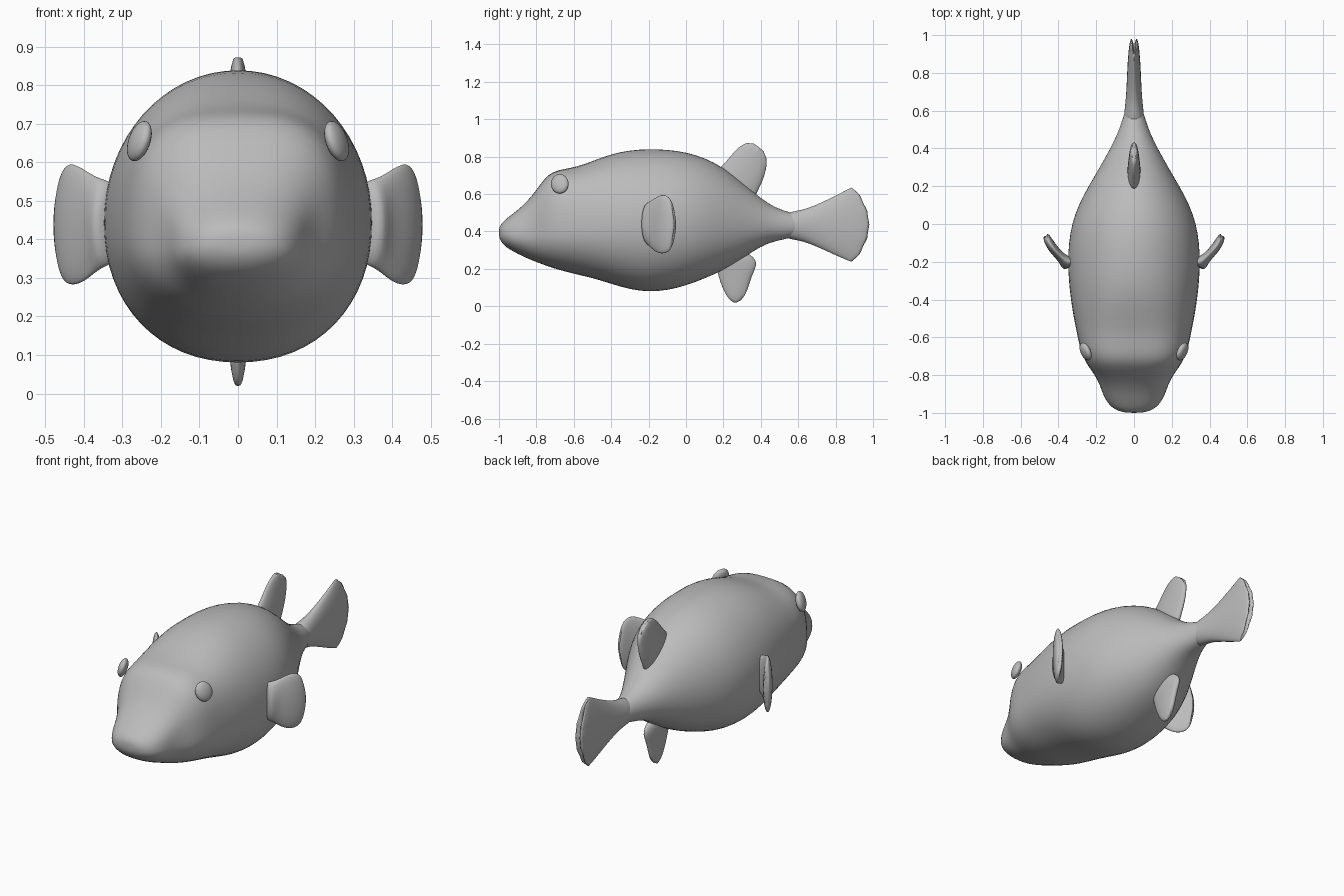
import bpy, bmesh, math
from mathutils import Vector

SEGS = 32
grey = bpy.data.materials.new("plain grey")
grey.diffuse_color = (0.5, 0.5, 0.5, 1)


def finish(name, bm, mirror=False, subdivide=True):
    """Turn a bmesh into a smooth, optionally mirrored object."""
    bmesh.ops.recalc_face_normals(bm, faces=bm.faces)
    for f in bm.faces:
        f.smooth = True
    mesh = bpy.data.meshes.new(name)
    bm.to_mesh(mesh)
    bm.free()
    mesh.materials.append(grey)
    ob = bpy.data.objects.new(name, mesh)
    bpy.context.collection.objects.link(ob)
    if mirror:
        ob.modifiers.new("mirror", "MIRROR").use_axis[0] = True
    if subdivide:
        sub = ob.modifiers.new("smooth", "SUBSURF")
        sub.levels = sub.render_levels = 1
    return ob


def skin(bm, rings):
    """Bridge closed rings of points and cap both ends."""
    vs = [[bm.verts.new(p) for p in ring] for ring in rings]
    n = len(vs[0])
    for a, b in zip(vs, vs[1:]):
        for i in range(n):
            j = (i + 1) % n
            bm.faces.new((a[i], a[j], b[j], b[i]))
    bm.faces.new(vs[0])
    bm.faces.new(vs[-1])


def fin(name, stations, normal, out, waves=0, mirror=False):
    """Loft of flat ovals: (edge a, edge b, half thickness, bow of the free edge, ripple)."""
    bm = bmesh.new()
    normal, out = Vector(normal).normalized(), Vector(out).normalized()
    rings = []
    for a, b, thick, bow, ripple in stations:
        a, b = Vector(a), Vector(b)
        mid, half = (a + b) / 2, (b - a) / 2
        ring = []
        for i in range(SEGS):
            t = math.tau * i / SEGS
            c = math.cos(t)
            push = bow * (1 - c * c) + ripple * math.cos(waves * math.pi * c)
            ring.append(mid + half * c + normal * thick * math.sin(t) + out * push)
        rings.append(ring)
    skin(bm, rings)
    return finish(name, bm, mirror)


def power(v, e):
    return math.copysign(abs(v) ** (2 / e), v)


# Body: y, half width, bottom, top, widest height, roundness of the top half
body = [
    (-1.000, 0.035, 0.375, 0.415, 0.395, 2.0),
    (-0.992, 0.080, 0.350, 0.437, 0.390, 2.1),
    (-0.970, 0.120, 0.322, 0.460, 0.385, 2.2),
    (-0.940, 0.145, 0.302, 0.485, 0.380, 2.3),
    (-0.900, 0.166, 0.280, 0.515, 0.380, 2.4),
    (-0.850, 0.182, 0.256, 0.560, 0.385, 2.6),
    (-0.800, 0.208, 0.236, 0.622, 0.390, 2.8),
    (-0.755, 0.242, 0.219, 0.688, 0.400, 2.9),
    (-0.710, 0.268, 0.203, 0.722, 0.410, 2.9),
    (-0.650, 0.289, 0.186, 0.736, 0.415, 2.8),
    (-0.580, 0.303, 0.168, 0.748, 0.420, 2.6),
    (-0.500, 0.320, 0.150, 0.778, 0.425, 2.4),
    (-0.400, 0.336, 0.119, 0.816, 0.430, 2.2),
    (-0.300, 0.347, 0.088, 0.837, 0.440, 2.1),
    (-0.200, 0.352, 0.075, 0.843, 0.445, 2.0),
    (-0.100, 0.347, 0.083, 0.840, 0.450, 2.0),
    (0.000, 0.331, 0.109, 0.826, 0.450, 2.0),
    (0.100, 0.296, 0.147, 0.796, 0.450, 2.0),
    (0.200, 0.242, 0.192, 0.744, 0.450, 2.0),
    (0.300, 0.182, 0.252, 0.664, 0.445, 2.0),
    (0.400, 0.126, 0.322, 0.577, 0.440, 2.0),
    (0.480, 0.086, 0.350, 0.525, 0.435, 2.0),
    (0.550, 0.062, 0.362, 0.505, 0.433, 2.0),
    (0.620, 0.040, 0.390, 0.480, 0.433, 2.0),
    (0.680, 0.020, 0.415, 0.450, 0.433, 2.0),
]
bm = bmesh.new()
rings = []
for y, w, lo, hi, mid, e in body:
    ring = []
    for i in range(SEGS):
        t = math.tau * i / SEGS
        c, s = math.cos(t), math.sin(t)
        ex, h = (e, hi - mid) if s >= 0 else (2.15, mid - lo)
        ring.append((w * power(c, ex), y, mid + h * power(s, ex)))
    rings.append(ring)
skin(bm, rings)
finish("body", bm)

# Tail fin, fanning out to a rippled rear edge
tail = [(0.50, 0.38, 0.48, 0.050, 0, 0), (0.56, 0.357, 0.507, 0.055, 0, 0),
        (0.62, 0.350, 0.514, 0.048, 0, 0), (0.70, 0.319, 0.543, 0.040, 0, 0),
        (0.80, 0.272, 0.592, 0.036, 0.02, 0), (0.86, 0.246, 0.624, 0.030, 0.05, 0),
        (0.892, 0.236, 0.639, 0.022, 0.080, 0.006), (0.902, 0.238, 0.636, 0.010, 0.090, 0.008)]
fin("tail_fin", [((0, y, a), (0, y, b), t, bow, r) for y, a, b, t, bow, r in tail],
    (1, 0, 0), (0, 1, 0), 5)

# Back fin and belly fin: front edge (y, z), rear edge (y, z), half thickness, bow, ripple
back = [((0.15, 0.72), (0.37, 0.56), 0.036, 0, 0), ((0.20, 0.755), (0.375, 0.605), 0.034, 0, 0),
        ((0.24, 0.807), (0.408, 0.66), 0.030, 0, 0), ((0.28, 0.850), (0.430, 0.735), 0.025, 0, 0),
        ((0.315, 0.872), (0.435, 0.780), 0.020, 0.01, 0.002),
        ((0.342, 0.882), (0.430, 0.812), 0.012, 0.012, 0.005)]
belly = [((0.15, 0.24), (0.32, 0.30), 0.034, 0, 0), ((0.168, 0.185), (0.365, 0.258), 0.032, 0, 0),
         ((0.182, 0.130), (0.384, 0.228), 0.028, 0, 0), ((0.205, 0.075), (0.352, 0.165), 0.024, 0, 0),
         ((0.232, 0.033), (0.335, 0.100), 0.019, 0, 0.002),
         ((0.268, 0.007), (0.318, 0.058), 0.010, 0.003, 0.002)]
for name, data, out in (("back_fin", back, (0, 0.6, 0.8)), ("belly_fin", belly, (0, 0.6, -0.8))):
    fin(name, [((0, *a), (0, *b), t, bow, r) for a, b, t, bow, r in data], (1, 0, 0), out, 3)

# Side fins: x, y, bottom, top, half thickness, bow
side = [(0.315, -0.215, 0.340, 0.545, 0.060, 0), (0.350, -0.205, 0.330, 0.555, 0.042, 0),
        (0.375, -0.185, 0.312, 0.565, 0.028, 0), (0.402, -0.160, 0.288, 0.583, 0.025, 0),
        (0.428, -0.130, 0.280, 0.598, 0.025, 0), (0.445, -0.105, 0.285, 0.594, 0.024, 0.005),
        (0.455, -0.085, 0.300, 0.575, 0.021, 0.015), (0.460, -0.072, 0.325, 0.550, 0.011, 0.022)]
fin("side_fin", [((x, y, a), (x, y, b), t, bow, 0) for x, y, a, b, t, bow in side],
    (0.82, -0.57, 0), (0.5, 0.86, 0), 0, True)

# Eyes, leaning inward at the top
bm = bmesh.new()
bmesh.ops.create_uvsphere(bm, u_segments=24, v_segments=16, radius=1)
bmesh.ops.scale(bm, vec=(0.026, 0.047, 0.052), verts=bm.verts)
for v in bm.verts:
    x, y, z = v.co
    v.co = (0.256 + x - 0.25 * z + 0.3 * y, -0.675 + y, 0.655 + z)
finish("eye", bm, True, False)
